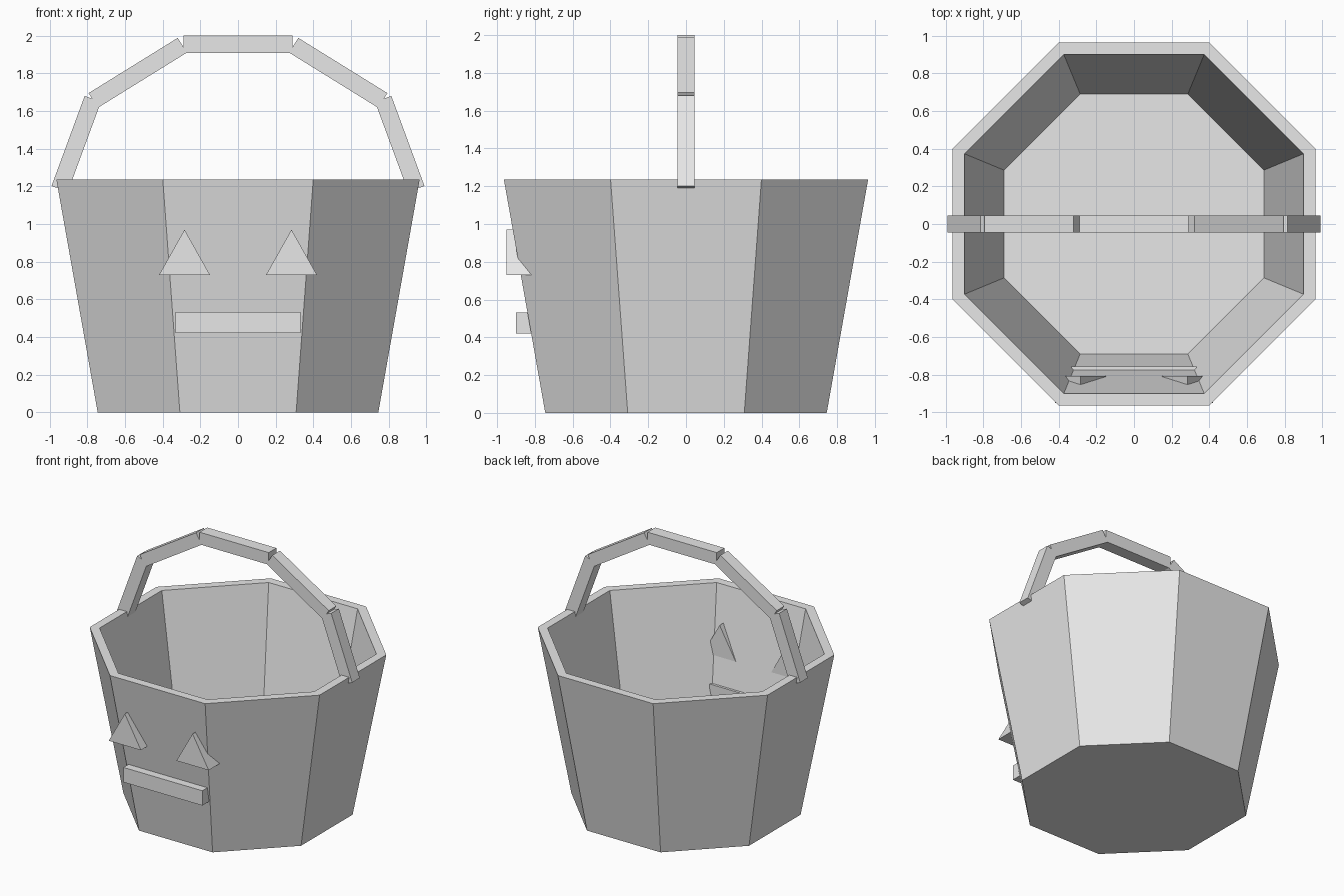
import bpy
import bmesh
from math import pi, cos, sin
from mathutils import Vector

default_cube = bpy.data.objects.get("Cube")
if default_cube:
    bpy.data.objects.remove(default_cube, do_unlink=True)

grey = bpy.data.materials.new("light grey")
grey.use_nodes = True
grey.diffuse_color = (0.8, 0.8, 0.8, 1)
grey.node_tree.nodes["Principled BSDF"].inputs["Base Color"].default_value = (0.8, 0.8, 0.8, 1)


def finish(name, bm):
    bmesh.ops.recalc_face_normals(bm, faces=bm.faces)
    mesh = bpy.data.meshes.new(name)
    bm.to_mesh(mesh)
    bm.free()
    mesh.materials.append(grey)
    obj = bpy.data.objects.new(name, mesh)
    bpy.context.collection.objects.link(obj)
    return obj


def prism(name, outline, y_front, y_back):
    """Extrude an (x, z) outline along y."""
    bm = bmesh.new()
    face = bm.faces.new([bm.verts.new((x, y_front, z)) for x, z in outline])
    extruded = bmesh.ops.extrude_face_region(bm, geom=[face])["geom"]
    moved = [v for v in extruded if isinstance(v, bmesh.types.BMVert)]
    bmesh.ops.translate(bm, verts=moved, vec=(0, y_back - y_front, 0))
    return finish(name, bm)


# Bucket: eight-sided, open, with a thick wall and floor
SIDES = 8
profile = [(0.745, 0), (0.964, 1.235), (0.9, 1.235), (0.69, 0.055)]  # flat-to-centre distance, height
bm = bmesh.new()
rings = []
for apothem, z in profile:
    r = apothem / cos(pi / SIDES)
    angles = [(i + 0.5) * 2 * pi / SIDES for i in range(SIDES)]
    rings.append([bm.verts.new((r * cos(a), r * sin(a), z)) for a in angles])
for low, high in zip(rings, rings[1:]):
    for i in range(SIDES):
        j = (i + 1) % SIDES
        bm.faces.new((low[i], low[j], high[j], high[i]))
bm.faces.new(rings[0])
bm.faces.new(rings[-1])
finish("bucket", bm)

# Handle: five straight bars, given by their outer edge
THICK, HALF_DEPTH = 0.092, 0.046


def bar(name, start, end):
    a, b = Vector(start), Vector(end)
    along = (b - a).normalized()
    inward = Vector((along.y, -along.x)) * THICK
    prism(name, [a, b, b + inward, a + inward], -HALF_DEPTH, HALF_DEPTH)


bar("handle_top", (-0.29, 2), (0.29, 2))
for side, s in (("right", -1), ("left", 1)):
    for part, low, high in (("upper", (0.793, 1.695), (0.32, 1.988)),
                            ("lower", (0.99, 1.202), (0.814, 1.68))):
        ends = [(s * low[0], low[1]), (s * high[0], high[1])]
        bar(f"handle_{part}_{side}", *ends[::-s])

    # Triangular eyes pass through the front wall
    x = s * 0.284
    prism(f"eye_{side}", [(x - 0.135, 0.73), (x + 0.135, 0.73), (x, 0.97)], -0.95, -0.808)

# Mouth bar passes through the front wall
prism("mouth", [(-0.331, 0.42), (0.331, 0.42), (0.331, 0.532), (-0.331, 0.532)], -0.9, -0.756)
